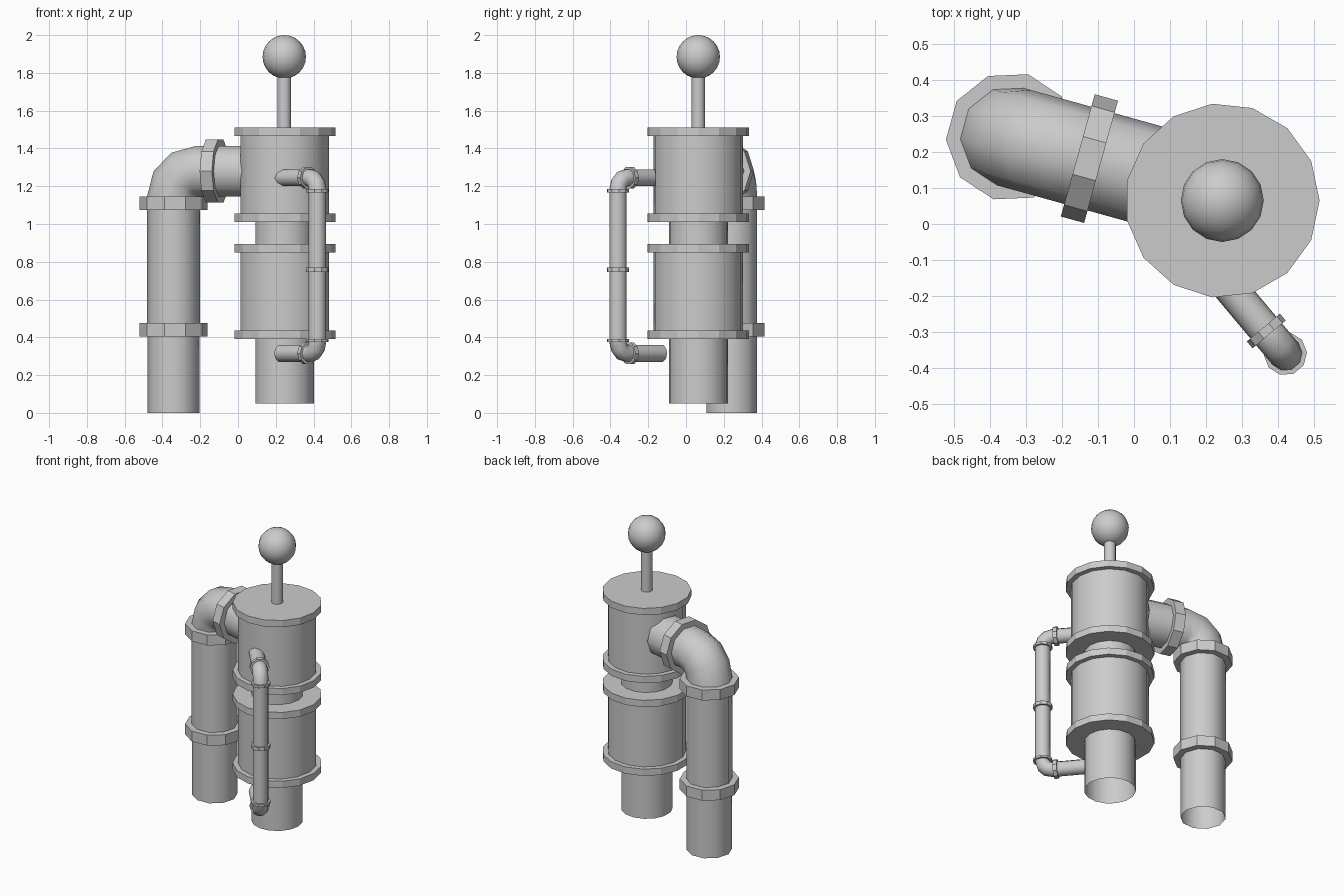
import bpy, bmesh
from math import sin, cos, pi, radians
from mathutils import Vector

if "Cube" in bpy.data.objects:
    bpy.data.objects.remove(bpy.data.objects["Cube"])


def sweep(name, origin, heading, stations, sides, flange_r, cap_end=False):
    """Skin rings along a planar path. Station = (forward, z, tilt, radius)."""
    h = radians(heading)
    fwd, side, up = Vector((cos(h), sin(h), 0)), Vector((-sin(h), cos(h), 0)), Vector((0, 0, 1))
    bm = bmesh.new()
    rings = []
    for u, z, tilt, r in stations:
        a = radians(tilt)
        other = (fwd * sin(a) + up * cos(a)).cross(side)
        p = Vector((origin[0], origin[1], z)) + fwd * u
        rings.append([bm.verts.new(p + r * (cos(t) * side + sin(t) * other))
                      for t in (2 * pi * k / sides for k in range(sides))])
    for i in range(len(rings) - 1):
        r0, r1 = stations[i][3], stations[i + 1][3]
        for j in range(sides):
            k = (j + 1) % sides
            f = bm.faces.new((rings[i][j], rings[i][k], rings[i + 1][k], rings[i + 1][j]))
            # pipe walls smooth, flanges faceted
            f.smooth = r0 == r1 and r0 < flange_r
    if cap_end:
        bm.faces.new(rings[-1])
    me = bpy.data.meshes.new(name)
    bm.to_mesh(me)
    bm.free()
    ob = bpy.data.objects.new(name, me)
    bpy.context.collection.objects.link(ob)
    return ob


def flange_v(z0, z1, below, above, r):
    """Flange on a vertical pipe."""
    return [(0, z0, 0, below), (0, z0, 0, r), (0, z1, 0, r), (0, z1, 0, above)]


def flange_h(u0, u1, z, tilt, pipe, r):
    """Flange on a horizontal pipe."""
    return [(u0, z, tilt, pipe), (u0, z, tilt, r), (u1, z, tilt, r), (u1, z, tilt, pipe)]


def elbow(zc, bend, a0, a1, r):
    """Quarter bend in three steps."""
    out = []
    for i in range(4):
        a = a0 + (a1 - a0) * i / 3
        t = radians(a)
        out.append((bend - bend * cos(t), zc + bend * sin(t), a, r))
    return out


AXIS = (0.245, 0.065)

# Main column: two drums with flanges on a thinner core
core, drum, rim = 0.157, 0.238, 0.27
column = [(0, 0.05, 0, core)]
column += flange_v(0.39, 0.435, core, drum, rim)
column += flange_v(0.85, 0.895, drum, core, rim)
column += flange_v(1.01, 1.055, core, drum, rim)
column += flange_v(1.465, 1.51, drum, rim, rim)[:3]
sweep("main_column", AXIS, -90, column, 15, rim, cap_end=True)

# Rod and ball on top
sweep("top_rod", AXIS, -90, [(0, 1.50, 0, 0.036), (0, 1.82, 0, 0.036)], 12, 1)
bpy.ops.mesh.primitive_uv_sphere_add(segments=16, ring_count=12, radius=0.115,
                                     location=(AXIS[0], AXIS[1], 1.885))
ball = bpy.context.object
ball.name = "top_ball"
bpy.ops.object.shade_smooth()

# Large side pipe bending into the upper drum
p = 0.14
big = [(0, 0, 0, 0.138)]
big += flange_v(0.405, 0.475, 0.138, p, 0.18)
big += flange_v(1.075, 1.145, p, p, 0.18)
big += elbow(1.145, 0.135, 0, 90, p)[1:]
big += flange_h(0.193, 0.26, 1.28, 90, p, 0.176)
big += [(0.42, 1.28, 90, p)]
sweep("large_side_pipe", (-0.342, 0.242), -15.5, big, 10, 0.17)

# Small bypass pipe with an elbow at each end
q, c, b = 0.047, 0.06, 0.06
small = [(0.30, 0.315, -90, q)]
small += flange_h(0.095, 0.07, 0.315, -90, q, c)
small += elbow(0.315 + b, b, -90, 0, q)
small += flange_v(0.375, 0.39, q, q, c)
small += flange_v(0.747, 0.77, q, q, c)
small += flange_v(1.168, 1.185, q, q, c)
small += elbow(1.245 - b, b, 0, 90, q)
small += flange_h(0.07, 0.095, 1.245, 90, q, c)
small += [(0.30, 1.245, 90, q)]
sweep("small_bypass_pipe", (0.42, -0.36), 130, small, 10, c)

# Merge coincident rings
for ob in bpy.data.objects:
    bm = bmesh.new()
    bm.from_mesh(ob.data)
    bmesh.ops.remove_doubles(bm, verts=bm.verts, dist=0.0005)
    bm.to_mesh(ob.data)
    bm.free()
